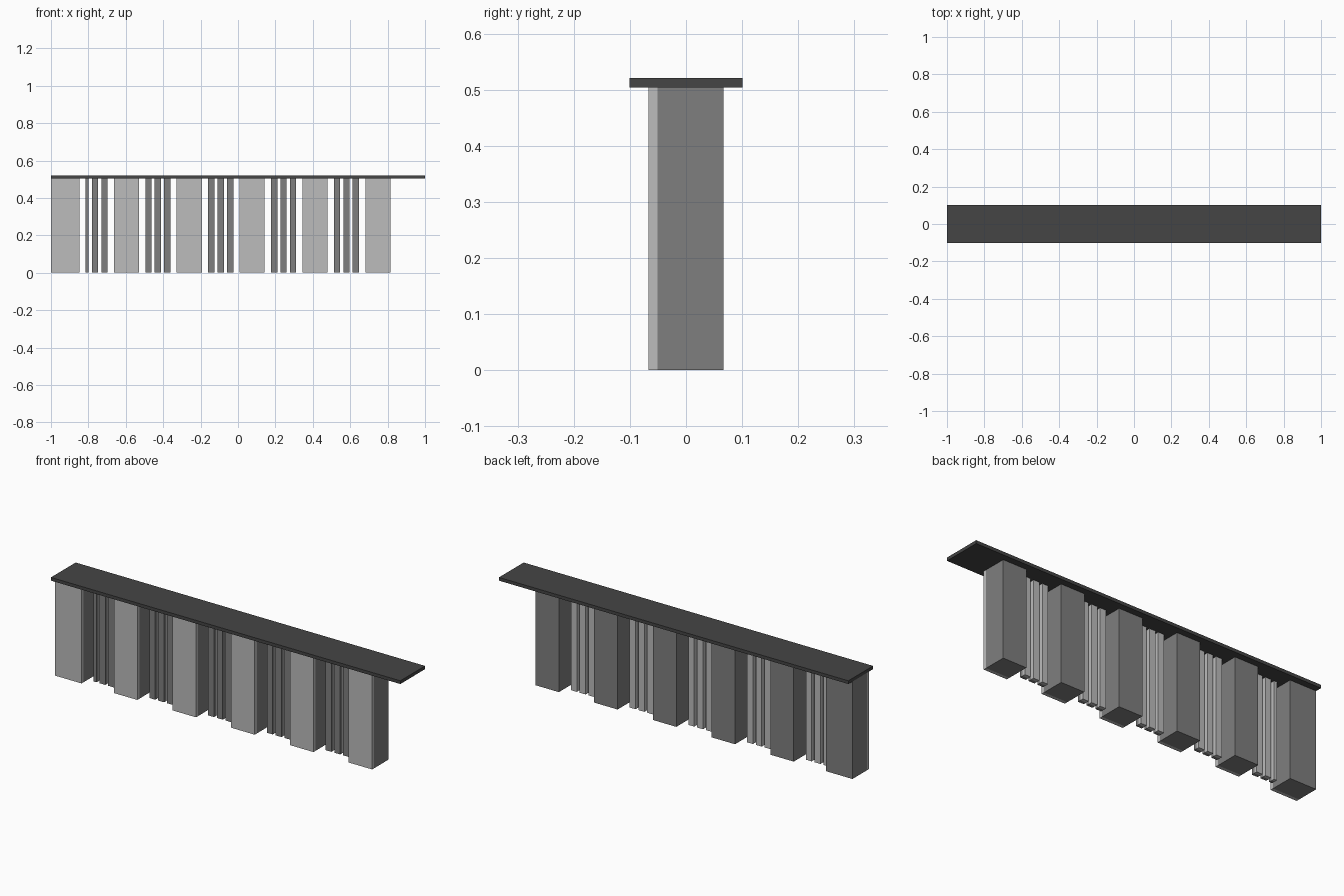
import bpy

cube = bpy.data.objects.get("Cube")
if cube:
    bpy.data.objects.remove(cube, do_unlink=True)

U = 2 / 119          # one building unit; the whole model is 119 units long
POST_HEIGHT = 30


def make_material(name, value):
    mat = bpy.data.materials.new(name)
    mat.use_nodes = True
    colour = (value, value, value, 1)
    mat.diffuse_color = colour
    mat.node_tree.nodes["Principled BSDF"].inputs["Base Color"].default_value = colour
    return mat


LIGHT = make_material("light_grey", 0.503)
MID = make_material("mid_grey", 0.212)
DARK = make_material("dark_grey", 0.059)


def box(name, x, y, z, mat):
    """Box from (min, max) ranges in units; x is counted from the left end."""
    spans = [(x[0] - 59.5, x[1] - 59.5), y, z]
    bpy.ops.mesh.primitive_cube_add(size=1, location=[(a + b) / 2 * U for a, b in spans])
    obj = bpy.context.object
    obj.name = name
    obj.scale = [(b - a) * U for a, b in spans]
    bpy.ops.object.transform_apply(location=False, rotation=False, scale=True)
    obj.data.materials.append(mat)


# Top rail
box("top_slab", (0, 119), (-6, 6), (POST_HEIGHT, POST_HEIGHT + 1), DARK)

# Wide posts with a light front layer; the first post is one unit wider
for i in range(6):
    x = (20 * i, 20 * i + (9 if i == 0 else 8))
    box(f"wide_post_front_{i + 1}", x, (-4, -3), (0, POST_HEIGHT), LIGHT)
    box(f"wide_post_body_{i + 1}", x, (-3, 4), (0, POST_HEIGHT), MID)

# Three slim bars in every gap, light at the back; the very first is narrower
for i in range(5):
    for j in range(3):
        start = 20 * i + 10 + 3 * j
        x = (start + (1 if i == j == 0 else 0), start + 2)
        box(f"slim_bar_front_{i + 1}_{j + 1}", x, (-1, 0), (0, POST_HEIGHT), MID)
        box(f"slim_bar_back_{i + 1}_{j + 1}", x, (0, 1), (0, POST_HEIGHT), LIGHT)
